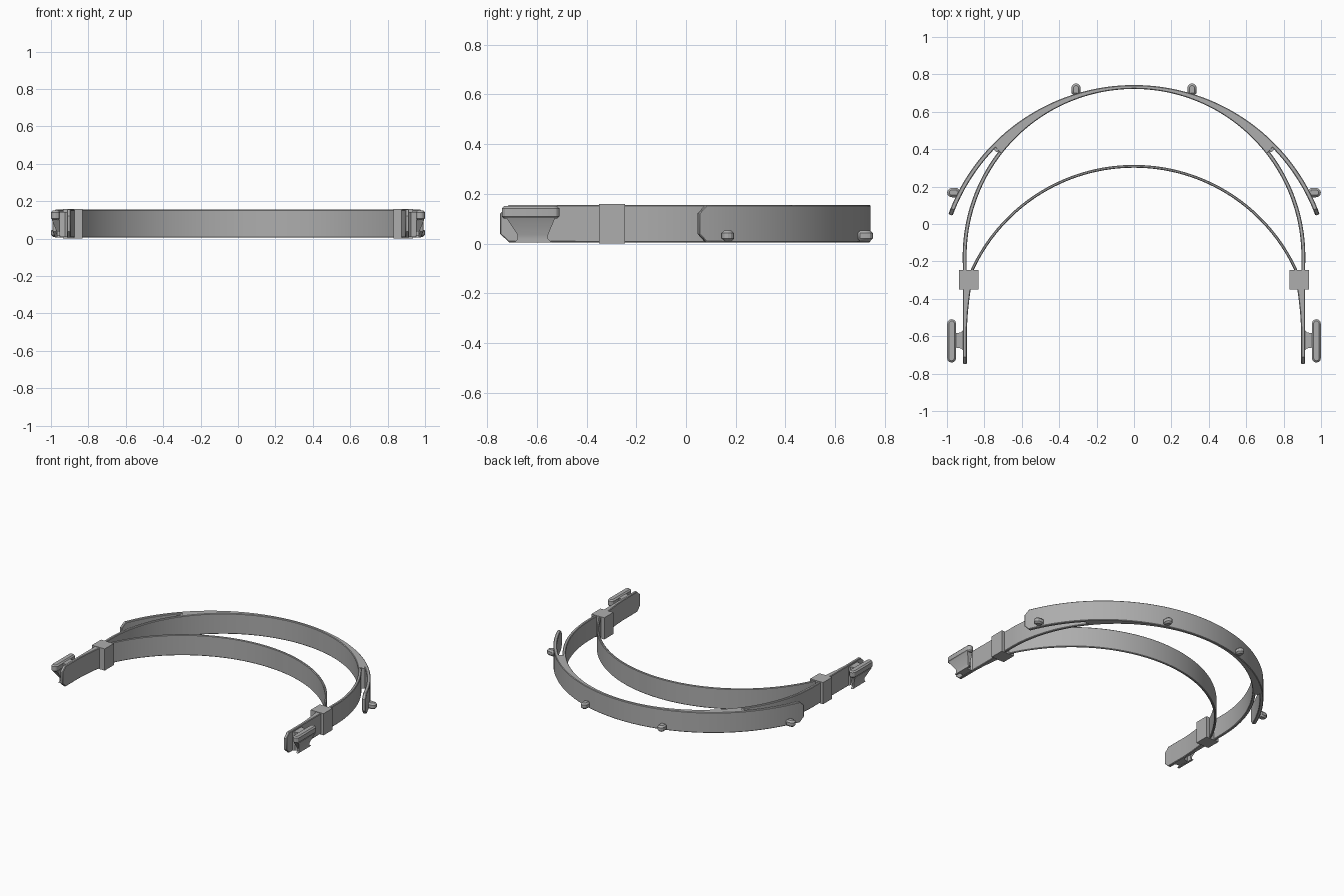
import bpy, bmesh, math
from math import sin, cos, radians

if "Cube" in bpy.data.objects:
    bpy.data.objects.remove(bpy.data.objects["Cube"])

grey = bpy.data.materials.new("plain grey")
grey.diffuse_color = (0.42, 0.42, 0.42, 1)
grey.use_nodes = True
grey.node_tree.nodes["Principled BSDF"].inputs["Base Color"].default_value = grey.diffuse_color
Z0, Z1 = 0.005, 0.155          # band bottom and top


def finish(name, bm, bevel=0.0):
    bmesh.ops.recalc_face_normals(bm, faces=bm.faces)
    me = bpy.data.meshes.new(name)
    bm.to_mesh(me)
    bm.free()
    me.materials.append(grey)
    ob = bpy.data.objects.new(name, me)
    bpy.context.collection.objects.link(ob)
    bpy.ops.object.select_all(action='DESELECT')
    ob.select_set(True)
    bpy.context.view_layer.objects.active = ob
    bpy.ops.object.shade_smooth_by_angle(angle=radians(25))
    if bevel:
        b = ob.modifiers.new("bevel", 'BEVEL')
        b.width = bevel
        b.segments = 1
        b.limit_method = 'ANGLE'
        b.angle_limit = radians(50)
    return ob


def loft(name, rings, bevel=0.0):
    """Skin a row of closed rings of equal length and cap both ends."""
    bm = bmesh.new()
    vs = [[bm.verts.new(p) for p in r] for r in rings]
    n = len(vs[0])
    for a, b in zip(vs, vs[1:]):
        for i in range(n):
            j = (i + 1) % n
            bm.faces.new((a[i], a[j], b[j], b[i]))
    bm.faces.new(vs[0])
    bm.faces.new(vs[-1])
    return finish(name, bm, bevel)


def band(name, stations, bevel=0.004):
    """Upright strip; each station is inner point, outer point, end chamfer."""
    loft(name, [[(*i, Z0 + c), (*o, Z0 + c), (*o, Z1 - c), (*i, Z1 - c)]
                for i, o, c in stations], bevel)


def arc(r, cy, deg, s=1):
    return (s * r * sin(radians(deg)), cy + r * cos(radians(deg)))


def box(name, x, y, z, bevel=0.0):
    loft(name, [[(x[0], y[0], h), (x[1], y[0], h), (x[1], y[1], h), (x[0], y[1], h)]
                for h in z], bevel)


HEAD, VISOR, BROW = -0.173, -0.316, -0.644      # arc centres on y
A, B = 52.5, 45.5                               # where the two bands split

# front crescent, where head band and outer band are one body
N = 64
band("front_crescent", [(arc(0.895, HEAD, A * (2 * k / N - 1)),
                         arc(1.059, VISOR, B * (2 * k / N - 1)), 0)
                        for k in range(N + 1)])

# thin forehead band
E = 66.2
band("forehead_band", [(arc(0.945, BROW, E * (2 * k / N - 1)),
                        arc(0.96, BROW, E * (2 * k / N - 1)), 0)
                       for k in range(N + 1)])


def peg(name, x, y, dx, dy, length):
    """Stub with a rounded tip pointing along (dx, dy)."""
    w = 0.025
    out = [(0, -w), (length - w, -w)]
    out += [(length - w + w * sin(radians(t)), -w * cos(radians(t)))
            for t in range(30, 180, 30)]
    out += [(length - w, w), (0, w)]
    loft(name, [[(x + u * dx - v * dy, y + u * dy + v * dx, z) for u, v in out]
                for z in (0.009, 0.053)], 0.011)


for s, side in ((-1, "left"), (1, "right")):
    # side arm: arc, straight run, thicker behind the block, chamfered tip
    st = []
    for k in range(21):
        d = A - 0.5 + (90.5 - A) * k / 20
        st.append((arc(0.895, HEAD, d, s), arc(0.916, HEAD, d, s), 0))
    for y, xi, c in ((-0.26, 0.895, 0), (-0.33, 0.871, 0), (-0.40, 0.880, 0),
                     (-0.47, 0.888, 0), (-0.55, 0.893, 0), (-0.712, 0.893, 0),
                     (-0.748, 0.893, 0.034)):
        st.append(((s * xi, y), (s * 0.915, y), c))
    band(side + "_arm", st)

    # free tail of the outer band
    st = []
    for k in range(17):
        d = B - 0.5 + (67.8 - B + 0.5) * k / 16
        st.append((arc(1.035, VISOR, d, s), arc(1.059, VISOR, d, s), 0))
    st.append((arc(1.035, VISOR, 69.6, s), arc(1.059, VISOR, 69.6, s), 0.034))
    band(side + "_visor_tail", st)

    # rounded web closing the slot between arm and tail
    loft(side + "_slot_end", [[(s * 0.728 + 0.021 * cos(t * math.tau / 16),
                                0.405 + 0.021 * sin(t * math.tau / 16), z)
                               for t in range(16)] for z in (Z0 + 0.002, Z1 - 0.002)])

    # block joining forehead band and arm
    box(side + "_joint_block", (s * 0.832, s * 0.936), (-0.35, -0.245), (0, 0.158))

    # hook: rounded top bar, tapered foot and web to the arm
    bar = []
    for cy, a0 in ((-0.533, 0), (-0.717, 180)):
        bar += [(s * (0.975 + 0.024 * cos(radians(a0 + t))),
                 cy + 0.024 * sin(radians(a0 + t))) for t in range(0, 181, 30)]
    loft(side + "_hook_bar", [[(x, y, z) for x, y in bar] for z in (0.1, 0.15)], 0.009)
    rows = ((0.102, 0.996, -0.722, -0.527), (0.035, 0.968, -0.678, -0.555),
            (0.018, 0.968, -0.678, -0.555), (0.005, 0.968, -0.69, -0.54))
    loft(side + "_hook_foot", [[(s * 0.953, a, z), (s * x, a, z), (s * x, b, z),
                                (s * 0.953, b, z)] for z, x, a, b in rows])
    loft(side + "_hook_web", [[(s * 0.905, -0.685, z), (s * 0.925, -0.665, z),
                               (s * 0.96, -0.66, z), (s * 0.96, -0.585, z),
                               (s * 0.925, -0.58, z), (s * 0.905, -0.56, z)]
                              for z in (0.008, 0.142)])

    # pegs on the outer band
    peg(side + "_front_peg", s * 0.31, 0.69, 0, 1, 0.062)
    peg(side + "_side_peg", s * 0.935, 0.168, s, 0, 0.064)
